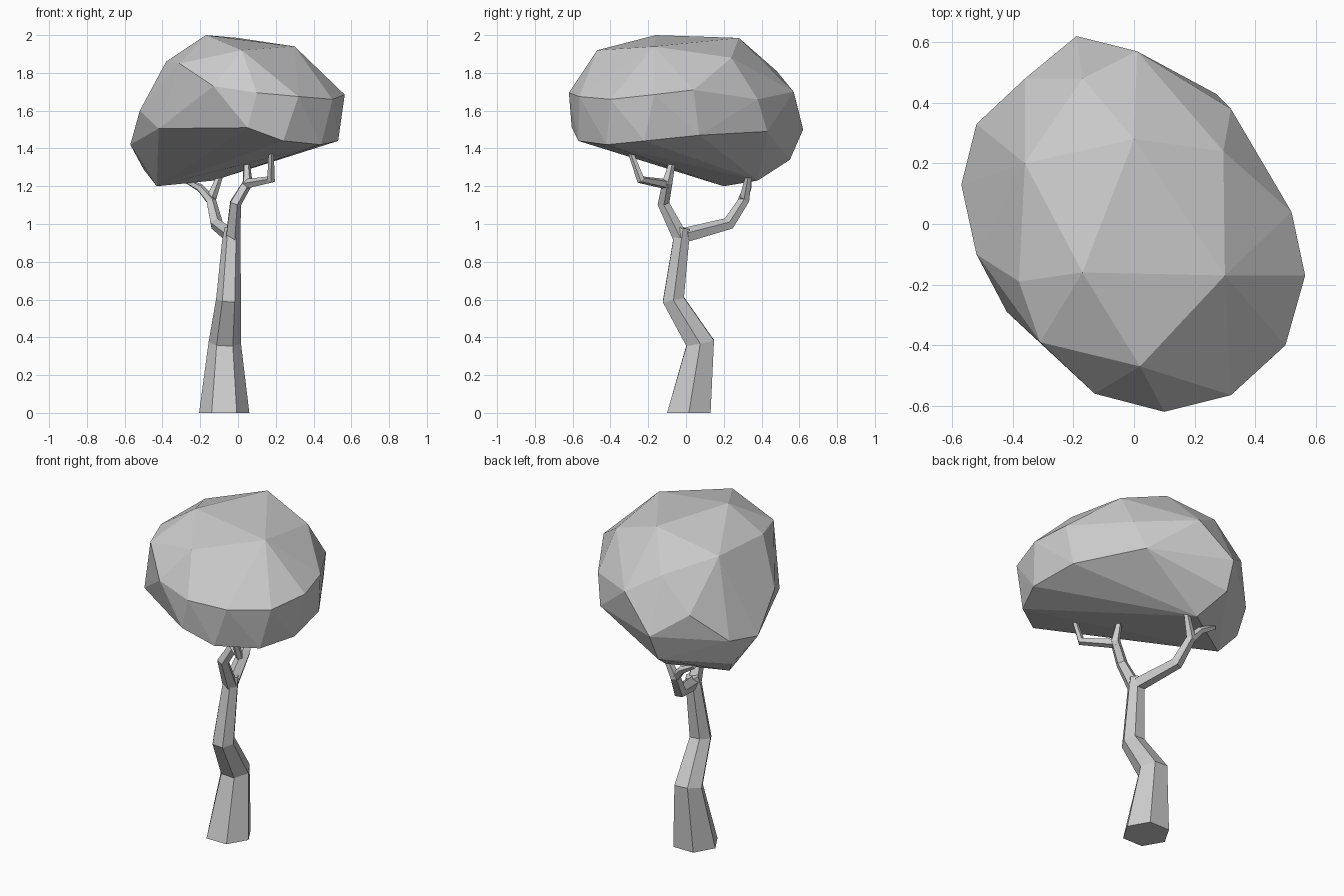
import bpy, bmesh
from math import cos, sin, tau
from mathutils import Vector


def finish(bm, name):
    bmesh.ops.recalc_face_normals(bm, faces=bm.faces)
    mesh = bpy.data.meshes.new(name)
    bm.to_mesh(mesh)
    bm.free()
    obj = bpy.data.objects.new(name, mesh)
    bpy.context.collection.objects.link(obj)
    return obj


def limb(name, path, sides, flat_start=False):
    """Faceted tapering tube through (x, y, z, radius) points, mitred at bends."""
    bm = bmesh.new()
    pts = [Vector(p[:3]) for p in path]
    steps = [(b - a).normalized() for a, b in zip(pts, pts[1:])]
    prev = Vector((0, 0, 1))
    u, v = Vector((1, 0, 0)), Vector((0, 1, 0))
    rings = []
    for i, p in enumerate(pts):
        n = (steps[max(i - 1, 0)] + steps[min(i, len(steps) - 1)]).normalized()
        if i == 0 and flat_start:
            n = Vector((0, 0, 1))
        q = prev.rotation_difference(n)
        u, v, prev = q @ u, q @ v, n
        r = path[i][3]
        rings.append([bm.verts.new(p + r * (u * cos(tau * k / sides) + v * sin(tau * k / sides)))
                      for k in range(sides)])
    for a, b in zip(rings, rings[1:]):
        for k in range(sides):
            j = (k + 1) % sides
            bm.faces.new((a[k], a[j], b[j], b[k]))
    bm.faces.new(rings[0])
    bm.faces.new(rings[-1])
    return finish(bm, name)


# Crooked trunk
limb("trunk", [(-0.073, 0.015, 0, 0.133), (-0.07, 0.075, 0.37, 0.086),
               (-0.05, -0.067, 0.6, 0.066), (-0.035, -0.025, 0.92, 0.048),
               (-0.03, -0.015, 0.98, 0.04)], 6, True)

# Front branch and its two twigs
limb("front_branch", [(-0.03, -0.03, 0.93, 0.042), (-0.015, -0.12, 1.11, 0.033),
                      (0.05, -0.10, 1.22, 0.029), (0.045, -0.07, 1.34, 0.016)], 5)
limb("front_twig", [(0.04, -0.10, 1.21, 0.028), (0.175, -0.24, 1.235, 0.023),
                    (0.175, -0.30, 1.40, 0.014)], 5)

# Back branch and its two twigs
limb("back_branch", [(-0.035, 0.0, 0.94, 0.042), (-0.115, 0.225, 1.0, 0.036),
                     (-0.145, 0.31, 1.13, 0.029), (-0.09, 0.335, 1.27, 0.016)], 5)
limb("back_twig", [(-0.14, 0.30, 1.12, 0.028), (-0.20, 0.325, 1.19, 0.022),
                   (-0.29, 0.335, 1.24, 0.014)], 5)

# Faceted canopy: hull around its corner points, from crown to underside
crown = [(-0.17, -0.16, 2.0), (0, 0.28, 1.985), (0.30, -0.17, 1.94), (0.02, -0.47, 1.92),
         (-0.38, -0.19, 1.86), (-0.31, -0.39, 1.85), (-0.36, 0.20, 1.87),
         (0.295, 0.24, 1.88), (-0.17, 0.48, 1.81)]
middle = [(0.565, -0.17, 1.685), (0.52, 0.04, 1.71), (0.32, 0.38, 1.66), (0.01, 0.57, 1.70),
          (-0.19, 0.62, 1.50), (-0.36, 0.48, 1.62), (-0.52, 0.33, 1.45), (-0.57, 0.13, 1.42),
          (-0.52, -0.10, 1.60), (-0.42, -0.29, 1.505), (-0.13, -0.56, 1.73),
          (0.10, -0.62, 1.695), (0.32, -0.565, 1.675), (0.50, -0.40, 1.66)]
underside = [(0.05, -0.605, 1.51), (0.24, -0.57, 1.44), (0.44, -0.42, 1.42),
             (0.53, -0.22, 1.44), (0.49, 0.07, 1.47), (0.27, 0.43, 1.49),
             (-0.20, 0.55, 1.34), (-0.13, 0.38, 1.23), (-0.43, 0.20, 1.20),
             (-0.50, 0.28, 1.29)]
bm = bmesh.new()
for p in crown + middle + underside:
    bm.verts.new(p)
bmesh.ops.convex_hull(bm, input=bm.verts)
bmesh.ops.delete(bm, geom=[v for v in bm.verts if not v.link_faces], context='VERTS')
finish(bm, "canopy")
